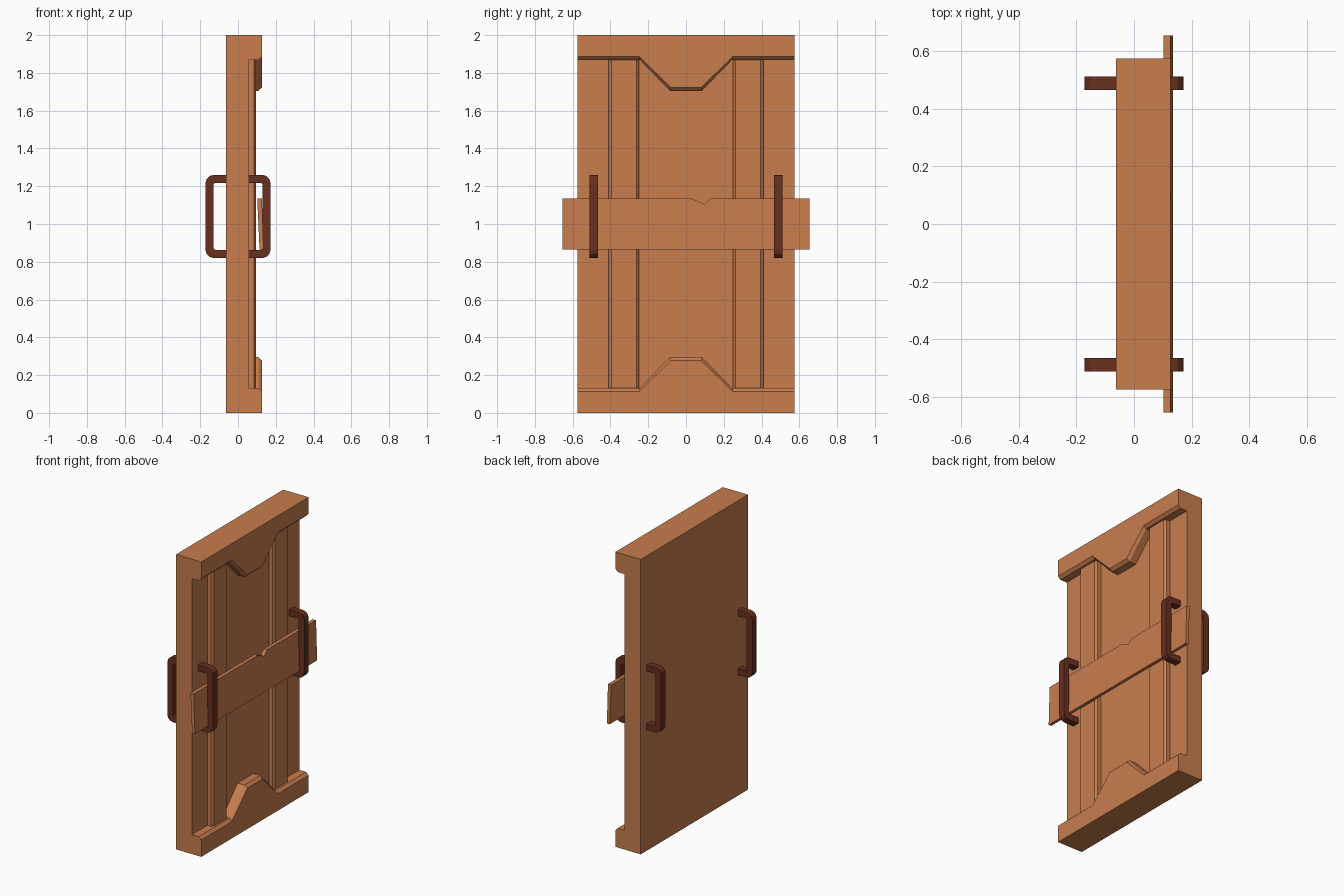
import bpy, bmesh, math

if "Cube" in bpy.data.objects:
    bpy.data.objects.remove(bpy.data.objects["Cube"])


def material(name, rgb):
    m = bpy.data.materials.new(name)
    m.diffuse_color = (*rgb, 1)
    m.use_nodes = True
    m.node_tree.nodes["Principled BSDF"].inputs["Base Color"].default_value = m.diffuse_color
    return m


WOOD = material("wood", (0.58, 0.205, 0.076))
IRON = material("dark_iron", (0.14, 0.03, 0.014))


def loft(name, loops, mat):
    """Skin matching closed loops of 3D points and cap both ends."""
    bm = bmesh.new()
    rings = [[bm.verts.new(p) for p in loop] for loop in loops]
    n = len(rings[0])
    for a, b in zip(rings, rings[1:]):
        for i in range(n):
            j = (i + 1) % n
            bm.faces.new((a[i], a[j], b[j], b[i]))
    bm.faces.new(rings[0][::-1])
    bm.faces.new(rings[-1])
    bmesh.ops.recalc_face_normals(bm, faces=bm.faces)
    mesh = bpy.data.meshes.new(name)
    bm.to_mesh(mesh)
    bm.free()
    mesh.materials.append(mat)
    ob = bpy.data.objects.new(name, mesh)
    bpy.context.collection.objects.link(ob)
    return ob


BACK, PANEL, FRONT, HALF = -0.063, 0.057, 0.127, 0.575

# Door slab
slab = [(-HALF, 0), (HALF, 0), (HALF, 2), (-HALF, 2)]
loft("door_slab", [[(x, y, z) for y, z in slab] for x in (BACK, PANEL)], WOOD)


# Shaped top and bottom rails with a chamfered inner edge
def rail(name, flip):
    def section(x, drop, shift):
        half = [(HALF, 0.132 - drop), (0.243 + shift, 0.132 - drop),
                (0.085 - shift, 0.295 - drop)]
        pts = [(HALF, 0)] + half + [(-y, z) for y, z in half[::-1]] + [(-HALF, 0)]
        return [(x, y, 2 - z if flip else z) for y, z in pts]
    loft(name, [section(PANEL, 0, 0), section(0.108, 0, 0),
                section(FRONT, 0.018, 0.004)], WOOD)


rail("bottom_rail", False)
rail("top_rail", True)

# Raised vertical strips with bevelled front edges
for side, label in ((-1, "left"), (1, "right")):
    prof = [(0.05, 0.25), (0.085, 0.25), (0.096, 0.262),
            (0.096, 0.395), (0.085, 0.41), (0.05, 0.41)]
    loft(label + "_strip",
         [[(x, side * y, z) for x, y in prof] for z in (0.12, 1.88)], WOOD)

# Leaning crossbar with a chipped top edge
bar = [(-0.655, 0.865), (0.655, 0.865), (0.655, 1.135),
       (0.13, 1.135), (0.098, 1.105), (0.03, 1.135), (-0.655, 1.135)]


def bar_face(x_bottom, x_top):
    return [(x_bottom + (x_top - x_bottom) * (z - 0.865) / 0.27, y, z) for y, z in bar]


loft("crossbar", [bar_face(0.114, 0.102), bar_face(0.135, 0.127)], WOOD)


# Bracket handles: rounded C profile extruded across y
def corner(cx, cz, r, start, steps=3):
    return [(cx + r * math.cos(math.radians(start + 90 * i / steps)),
             cz + r * math.sin(math.radians(start + 90 * i / steps)))
            for i in range(steps + 1)]


def handle(name, root, tip, y0, y1):
    d, lo, hi, t = tip - root, 0.82, 1.26, 0.042
    r, ri = 0.043, 0.009
    outer = [(0, lo)] + corner(d - r, lo + r, r, -90) + corner(d - r, hi - r, r, 0) + [(0, hi)]
    di, li, hj = d - t, lo + t, hi - t
    inner = [(0, li)] + corner(di - ri, li + ri, ri, -90, 1) \
        + corner(di - ri, hj - ri, ri, 0, 1) + [(0, hj)]
    return outer + inner[::-1]


for side, label in ((-1, "left"), (1, "right")):
    for face, root, sign in (("front", 0.055, 1), ("back", 0.06, -1)):
        prof = handle(label, root, 0.172, 0, 0)
        loft(f"{face}_{label}_handle",
             [[(sign * (root + u), side * y, z) for u, z in prof]
              for y in (0.465, 0.512)], IRON)
